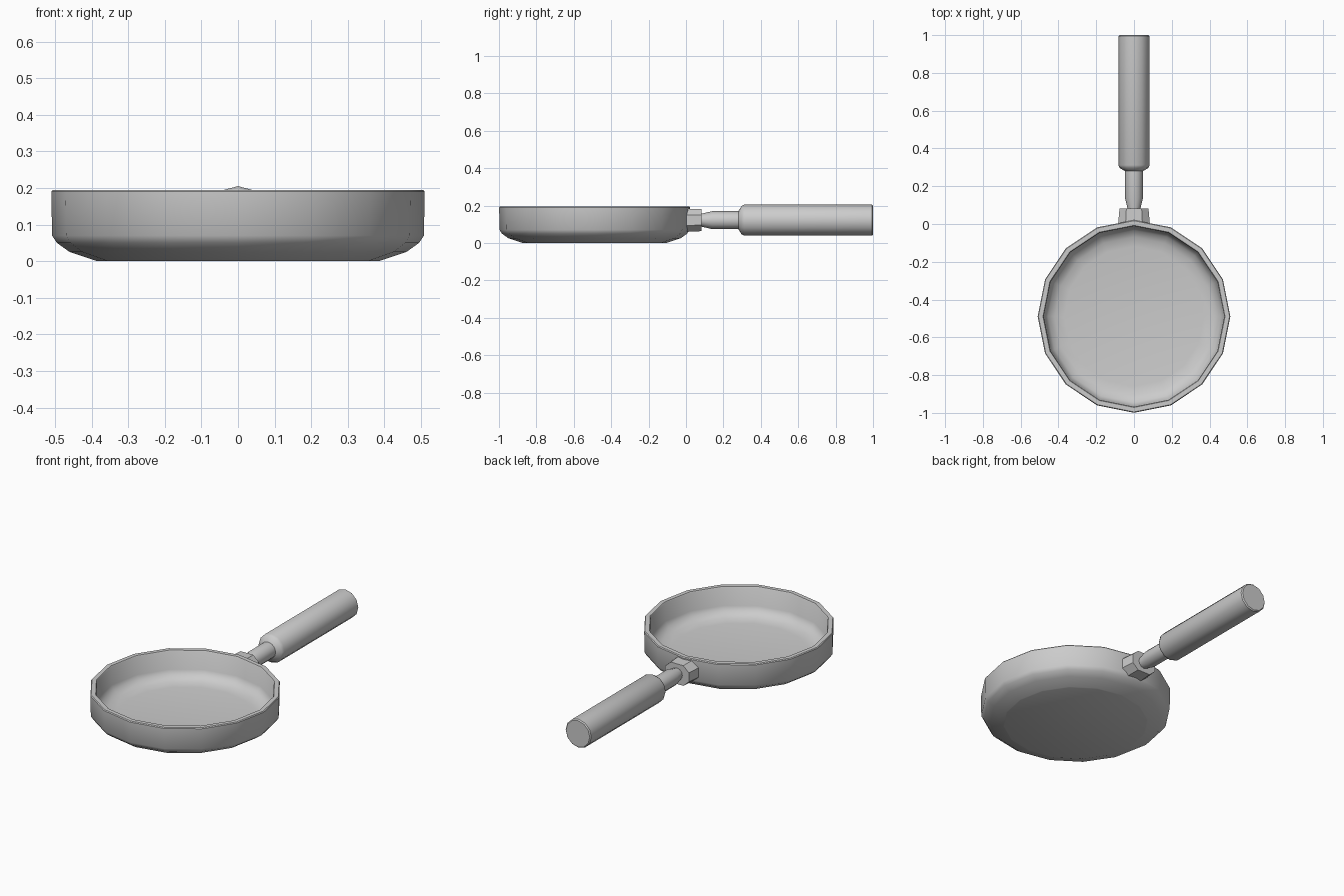
import bpy, bmesh, math
from mathutils import Matrix

if "Cube" in bpy.data.objects:
    bpy.data.objects.remove(bpy.data.objects["Cube"])


def finish(name, bm, angle, matrix=Matrix()):
    bm.transform(matrix)
    bmesh.ops.recalc_face_normals(bm, faces=bm.faces)
    mesh = bpy.data.meshes.new(name)
    bm.to_mesh(mesh)
    bm.free()
    ob = bpy.data.objects.new(name, mesh)
    bpy.context.collection.objects.link(ob)
    bpy.ops.object.select_all(action='DESELECT')
    ob.select_set(True)
    bpy.context.view_layer.objects.active = ob
    bpy.ops.object.shade_smooth_by_angle(angle=math.radians(angle))
    return ob


def turned(name, profile, sides, angle, matrix):
    """Closed solid turned around z from (radius, height) points, capped at both ends."""
    bm = bmesh.new()
    rings = []
    for r, z in profile:
        rings.append([bm.verts.new((r * math.cos(math.tau * i / sides),
                                    r * math.sin(math.tau * i / sides), z))
                      for i in range(sides)])
    for a, b in zip(rings, rings[1:]):
        for i in range(sides):
            j = (i + 1) % sides
            bm.faces.new((a[i], a[j], b[j], b[i]))
    bm.faces.new(rings[0])
    bm.faces.new(rings[-1])
    return finish(name, bm, angle, matrix)


# Pan bowl: outside from base to rim, then down the inside to the floor
turned("pan_bowl",
       [(0.39, 0.003), (0.385, 0), (0.39, 0.002), (0.46, 0.025), (0.495, 0.05), (0.508, 0.07),
        (0.51, 0.19), (0.506, 0.195), (0.482, 0.195), (0.478, 0.19),
        (0.475, 0.085), (0.455, 0.055), (0.42, 0.037), (0.37, 0.03)][1:],
       16, 38, Matrix.Translation((0, -0.489, 0)))

# Axis of the handle parts points along +y
along_y = Matrix.Translation((0, 0, 0.122)) @ Matrix.Rotation(-math.pi / 2, 4, 'X')

# Handle: neck and grip
turned("handle",
       [(0.033, 0.06), (0.035, 0.085), (0.048, 0.14), (0.048, 0.28),
        (0.076, 0.297), (0.083, 0.312), (0.083, 0.994), (0.077, 1.0)],
       12, 38, along_y)

# Bracket: chamfered block between bowl and handle
bm = bmesh.new()
outline = [(0.085, 0.028), (0.045, 0.062), (-0.045, 0.062), (-0.085, 0.028),
           (-0.085, -0.028), (-0.045, -0.062), (0.045, -0.062), (0.085, -0.028)]
back = [bm.verts.new((x, -0.01, 0.122 + z)) for x, z in outline]
front = [bm.verts.new((x * 0.9, 0.083, 0.122 + z * 0.95)) for x, z in outline]
for i in range(8):
    j = (i + 1) % 8
    bm.faces.new((back[i], back[j], front[j], front[i]))
bm.faces.new(back)
bm.faces.new(front)
finish("handle_bracket", bm, 20)
